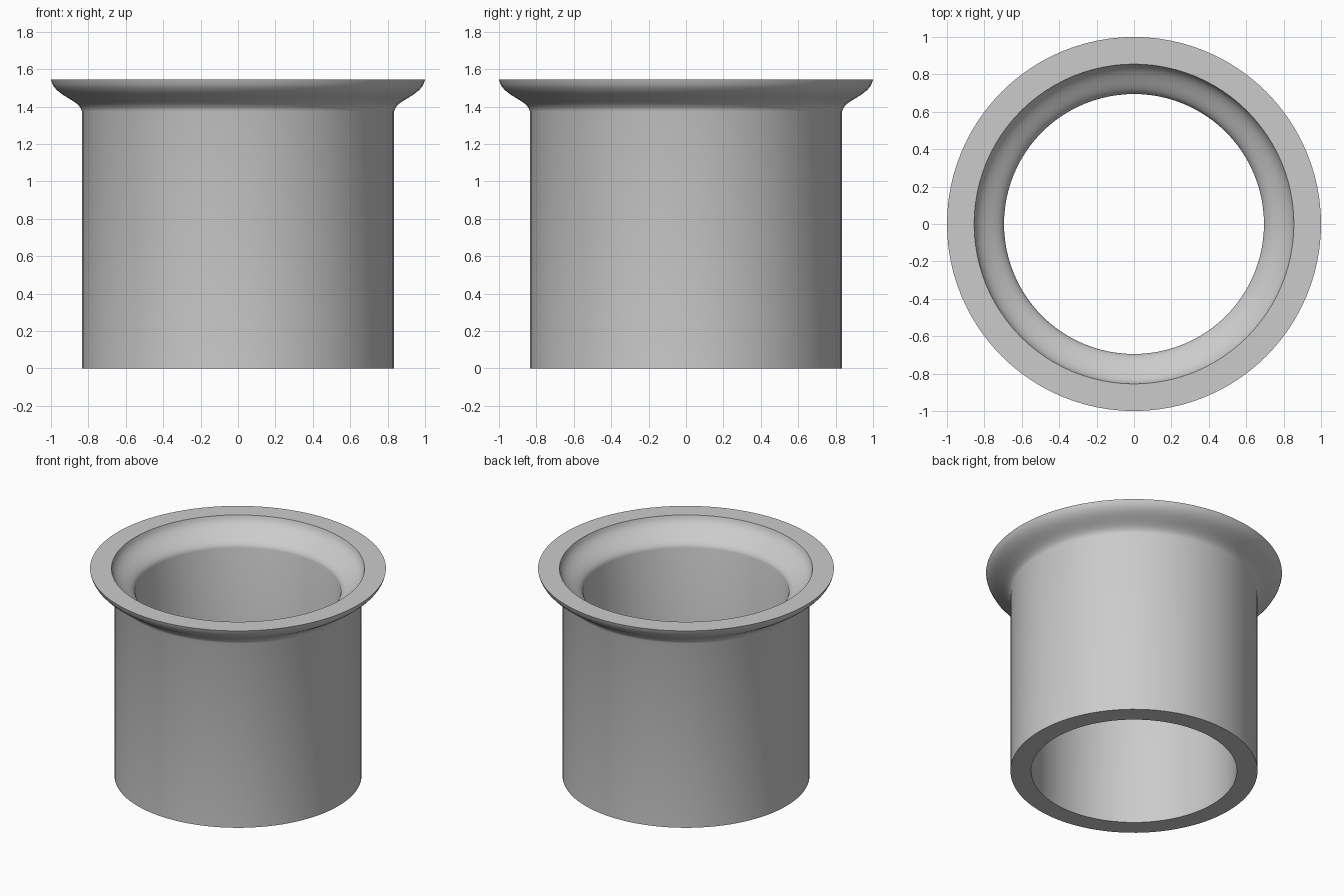
import bpy, bmesh, math

SEGMENTS = 96
HEIGHT = 1.545

cube = bpy.data.objects.get("Cube")
if cube:
    bpy.data.objects.remove(cube)

# Plain grey material
grey = bpy.data.materials.new("plain_grey")
grey.use_nodes = True
colour = (0.6, 0.6, 0.6, 1)
grey.diffuse_color = colour
grey.node_tree.nodes["Principled BSDF"].inputs["Base Color"].default_value = colour


def flare(radius, lip, z0, steps=12):
    """S-shaped curve from the straight wall out to the lip."""
    p = [(radius, z0), (radius + 0.01, z0 + 0.065), (lip - 0.015, HEIGHT - 0.09), (lip, HEIGHT)]
    points = []
    for i in range(steps + 1):
        t = i / steps
        w = ((1 - t) ** 3, 3 * t * (1 - t) ** 2, 3 * t * t * (1 - t), t ** 3)
        points.append([sum(a * q[k] for a, q in zip(w, p)) for k in (0, 1)])
    return points


# Closed wall section: outside going up, inside coming down
outside = [(0.835, 0)] + flare(0.835, 1.0, 1.375)
inside = [(0.695, 0)] + flare(0.695, 0.855, 1.375)
section = outside + inside[::-1]

# Lathe the section into a flanged sleeve
bm = bmesh.new()
rings = []
for i in range(SEGMENTS):
    a = 2 * math.pi * i / SEGMENTS
    rings.append([bm.verts.new((r * math.cos(a), r * math.sin(a), z)) for r, z in section])
for i, ring in enumerate(rings):
    after = rings[(i + 1) % SEGMENTS]
    for j in range(len(section)):
        k = (j + 1) % len(section)
        bm.faces.new((ring[j], after[j], after[k], ring[k]))
bmesh.ops.recalc_face_normals(bm, faces=bm.faces)
mesh = bpy.data.meshes.new("flanged_sleeve")
bm.to_mesh(mesh)
bm.free()
mesh.materials.append(grey)
sleeve = bpy.data.objects.new("flanged_sleeve", mesh)
bpy.context.collection.objects.link(sleeve)

# Smooth walls with crisp rim edges
bpy.context.view_layer.objects.active = sleeve
sleeve.select_set(True)
bpy.ops.object.shade_smooth_by_angle(angle=math.radians(35))
